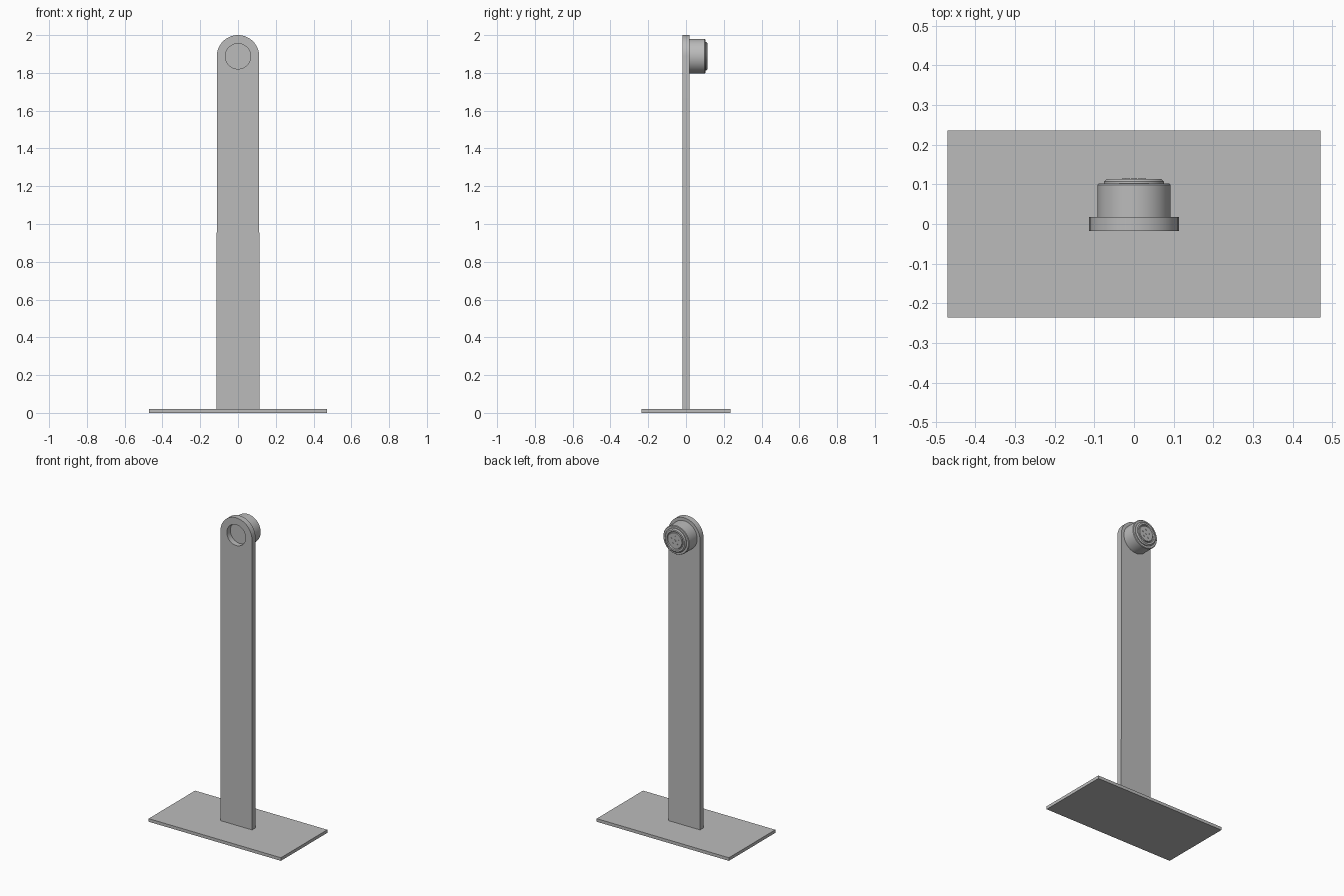
import bpy
import bmesh
import math
from mathutils import Matrix

if "Cube" in bpy.data.objects:
    bpy.data.objects.remove(bpy.data.objects["Cube"])

grey = bpy.data.materials.new("plain_grey")
grey.use_nodes = True
grey.diffuse_color = (0.5, 0.5, 0.5, 1)
grey.node_tree.nodes["Principled BSDF"].inputs["Base Color"].default_value = (0.5, 0.5, 0.5, 1)

AXIS_Z = 1.888      # height of the knob and hole
HALF = 0.018        # half the post thickness


def add_object(name, mesh):
    ob = bpy.data.objects.new(name, mesh)
    bpy.context.collection.objects.link(ob)
    mesh.materials.clear()
    mesh.materials.append(grey)
    return ob


def smooth(ob):
    bpy.ops.object.select_all(action='DESELECT')
    ob.select_set(True)
    bpy.context.view_layer.objects.active = ob
    bpy.ops.object.shade_smooth_by_angle(angle=math.radians(30))


def arc(radius, start, end, n):
    return [(radius * math.cos(start + (end - start) * i / n),
             AXIS_Z + radius * math.sin(start + (end - start) * i / n)) for i in range(n + 1)]


def plate(name, outlines, half_depth):
    """Filled flat outline, with holes, thickened along y."""
    curve = bpy.data.curves.new(name + "_outline", 'CURVE')
    curve.dimensions = '2D'
    curve.fill_mode = 'BOTH'
    curve.extrude = half_depth
    for pts in outlines:
        s = curve.splines.new('POLY')
        s.points.add(len(pts) - 1)
        for p, (x, z) in zip(s.points, pts):
            p.co = (x, z, 0, 1)
        s.use_cyclic_u = True
    helper = bpy.data.objects.new(name + "_helper", curve)
    bpy.context.collection.objects.link(helper)
    deps = bpy.context.evaluated_depsgraph_get()
    mesh = bpy.data.meshes.new_from_object(helper.evaluated_get(deps))
    bpy.data.objects.remove(helper)
    mesh.transform(Matrix.Rotation(math.pi / 2, 4, 'X'))
    bm = bmesh.new()
    bm.from_mesh(mesh)
    bmesh.ops.remove_doubles(bm, verts=bm.verts, dist=1e-5)
    bmesh.ops.recalc_face_normals(bm, faces=bm.faces)
    bm.to_mesh(mesh)
    bm.free()
    ob = add_object(name, mesh)
    smooth(ob)
    return ob


def lathe(name, profile, centre=(0, AXIS_Z), steps=64):
    """Spin (radius, y) points about a line along y."""
    bm = bmesh.new()
    verts = [bm.verts.new((r, y, 0)) for r, y in profile]
    edges = [bm.edges.new(pair) for pair in zip(verts, verts[1:])]
    bmesh.ops.spin(bm, geom=verts + edges, cent=(0, 0, 0), axis=(0, 1, 0),
                   angle=2 * math.pi, steps=steps)
    bmesh.ops.remove_doubles(bm, verts=bm.verts, dist=1e-5)
    bmesh.ops.recalc_face_normals(bm, faces=bm.faces)
    bmesh.ops.translate(bm, verts=bm.verts, vec=(centre[0], 0, centre[1]))
    mesh = bpy.data.meshes.new(name)
    bm.to_mesh(mesh)
    bm.free()
    ob = add_object(name, mesh)
    smooth(ob)
    return ob


# Base plate
bm = bmesh.new()
bmesh.ops.create_cube(bm, size=1, matrix=Matrix.Translation((0, 0, 0.01))
                      @ Matrix.Diagonal((0.942, 0.472, 0.02, 1)))
base_mesh = bpy.data.meshes.new("base_plate")
bm.to_mesh(base_mesh)
bm.free()
add_object("base_plate", base_mesh)

# Round-topped post with a hole near the top
post_outline = [(-0.113, 0.02), (0.113, 0.02)] + arc(0.112, 0, math.pi, 40)
hole = arc(0.067, 0, 2 * math.pi, 48)[:-1]
plate("post", [post_outline, hole], HALF)

# Knob housing with a groove and bevelled cap on the back
lathe("knob", [(0, HALF), (0.092, HALF), (0.092, 0.099), (0.089, 0.102),
               (0.076, 0.102), (0.076, 0.107), (0.069, 0.113), (0.058, 0.113),
               (0.055, 0.106), (0.051, 0.106), (0.049, 0.112), (0, 0.112)])

# Central button and small pins around it
lathe("centre_button", [(0, 0.111), (0.007, 0.111), (0.007, 0.115), (0, 0.115)], steps=16)
for i in range(5):
    a = math.pi / 2 + i * 2 * math.pi / 5
    lathe(f"small_pin_{i + 1}", [(0, 0.111), (0.005, 0.111), (0.005, 0.115), (0, 0.115)],
          (0.026 * math.cos(a), AXIS_Z + 0.026 * math.sin(a)), 12)
